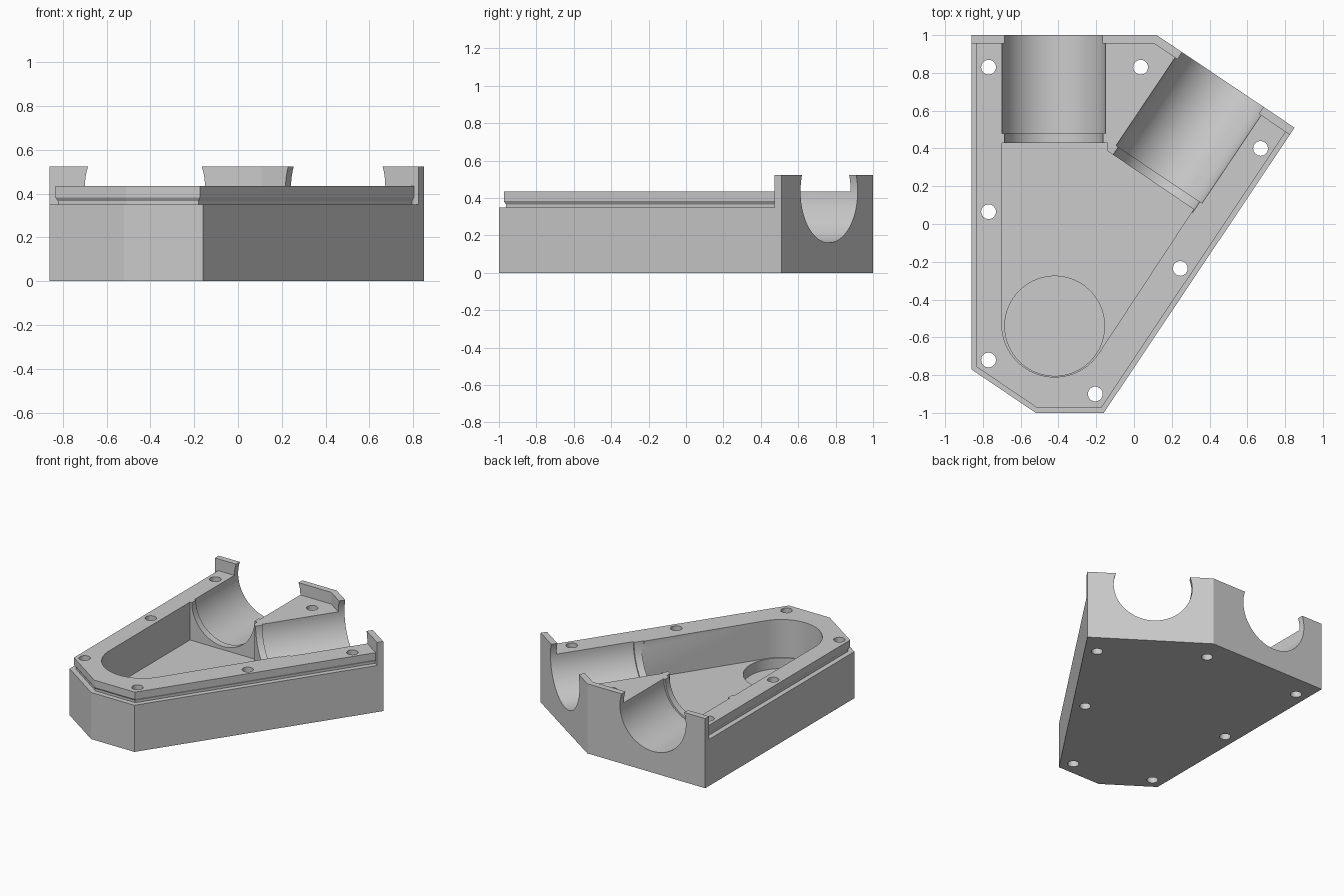
import bpy
import bmesh
import math
from mathutils import Vector, Matrix

if "Cube" in bpy.data.objects:
    bpy.data.objects.remove(bpy.data.objects["Cube"], do_unlink=True)

grey = bpy.data.materials.new("light_grey")
grey.use_nodes = True
grey.diffuse_color = (0.6, 0.6, 0.6, 1)
grey.node_tree.nodes["Principled BSDF"].inputs["Base Color"].default_value = (0.6, 0.6, 0.6, 1)

LEDGE, LIP_TOP, WALL_TOP, FLOOR = 0.35, 0.435, 0.523, 0.15
WALL = 0.045


def add_object(name, bm):
    bmesh.ops.recalc_face_normals(bm, faces=bm.faces[:])
    mesh = bpy.data.meshes.new(name)
    bm.to_mesh(mesh)
    bm.free()
    mesh.materials.append(grey)
    obj = bpy.data.objects.new(name, mesh)
    bpy.context.collection.objects.link(obj)
    return obj


def loft(name, sections):
    """Solid through a stack of (outline, height) sections."""
    bm = bmesh.new()
    rings = [[bm.verts.new((p[0], p[1], z)) for p in pts] for pts, z in sections]
    for low, high in zip(rings, rings[1:]):
        for i in range(len(low)):
            j = (i + 1) % len(low)
            bm.faces.new((low[i], low[j], high[j], high[i]))
    bm.faces.new(rings[0])
    bm.faces.new(rings[-1])
    return add_object(name, bm)


def prism(name, pts, z0, z1):
    return loft(name, [(pts, z0), (pts, z1)])


def cylinder(name, start, end, radius, segments=96):
    start, end = Vector(start), Vector(end)
    axis = end - start
    place = Matrix.Translation((start + end) / 2) @ axis.to_track_quat('Z', 'Y').to_matrix().to_4x4()
    bm = bmesh.new()
    bmesh.ops.create_cone(bm, cap_ends=True, segments=segments, radius1=radius,
                          radius2=radius, depth=axis.length, matrix=place)
    return add_object(name, bm)


def cut(target, cutter):
    cutter.hide_render = True
    mod = target.modifiers.new("cut", 'BOOLEAN')
    mod.operation, mod.solver, mod.object = 'DIFFERENCE', 'EXACT', cutter
    bpy.context.view_layer.objects.active = target
    bpy.ops.object.modifier_apply(modifier=mod.name)
    bpy.data.objects.remove(cutter, do_unlink=True)


def inset(pts, distances):
    """Move each edge of a clockwise outline inward by its own distance."""
    lines = []
    for i, d in enumerate(distances):
        a, b = Vector(pts[i]), Vector(pts[(i + 1) % len(pts)])
        way = (b - a).normalized()
        lines.append((a + Vector((way.y, -way.x)) * d, way))
    result = []
    for i, (p, u) in enumerate(lines):
        q, v = lines[i - 1]
        t = (p - q).cross(u) / v.cross(u)
        result.append(q + v * t)
    return result


# Housing block
outline = [(-0.86, 1), (0.12, 1), (0.85, 0.51), (-0.16, -1), (-0.52, -1), (-0.86, -0.77)]
housing = prism("housing", outline, 0, WALL_TOP)

# Rebate around the undercut lip, leaving the raised back wall
edge = (Vector(outline[2]) - Vector(outline[1])).normalized()
out = Vector((-edge.y, edge.x))
corner = inset(outline, [WALL] * 6)[1]
front_area = [(-2, corner.y), corner, corner + edge * 2, (2, -2), (-2, -2)]
rebate = prism("rebate_cutter", front_area, LEDGE, 0.8)
neck = inset(outline, [-0.1, -0.1] + [0.038] * 4)
rim = inset(outline, [-0.1, -0.1] + [0.026] * 4)
lip = loft("lip_form", [(neck, 0.3), (neck, 0.365), (rim, 0.383), (rim, LIP_TOP)])
cut(rebate, lip)
cut(housing, rebate)

# Main cavity with a rounded front end
centre, radius = Vector((-0.42, -0.53)), 0.28
cavity = [(-0.70, 0.43), (-0.14, 0.43), (-0.14, 0.387), (0.315, 0.078)]
turn = math.atan2(edge.y, edge.x)
for i in range(41):
    a = turn + (-math.pi - turn) * i / 40
    cavity.append(centre + radius * Vector((math.cos(a), math.sin(a))))
cut(housing, prism("cavity_cutter", cavity, FLOOR, 0.8))
cut(housing, cylinder("floor_recess_cutter", (-0.42, -0.54, 0.07), (-0.42, -0.54, 0.3), 0.264))

# Two stepped tube seats: mouth centre, outward direction, seat length, total length
seats = [(Vector((-0.425, 1)), Vector((0, 1)), 0.52, 0.57),
         (Vector((0.47, 0.765)), out, 0.605, 0.655)]
for mouth, way, seat, total in seats:
    for depth, r in ((seat, 0.274), (total + 0.02, 0.26)):
        a, b = mouth + way * 0.1, mouth - way * depth
        cut(housing, cylinder("bore_cutter", (a.x, a.y, LIP_TOP), (b.x, b.y, LIP_TOP), r))

# Screw holes
for x, y in [(-0.77, 0.83), (0.035, 0.83), (0.67, 0.40), (-0.77, 0.065),
             (0.245, -0.235), (-0.77, -0.72), (-0.205, -0.9)]:
    cut(housing, cylinder("screw_hole_cutter", (x, y, -0.1), (x, y, 0.8), 0.039, 32))

# Smooth bores, sharp edges
bpy.ops.object.select_all(action='DESELECT')
housing.select_set(True)
bpy.context.view_layer.objects.active = housing
bpy.ops.object.shade_smooth_by_angle(angle=math.radians(20))
